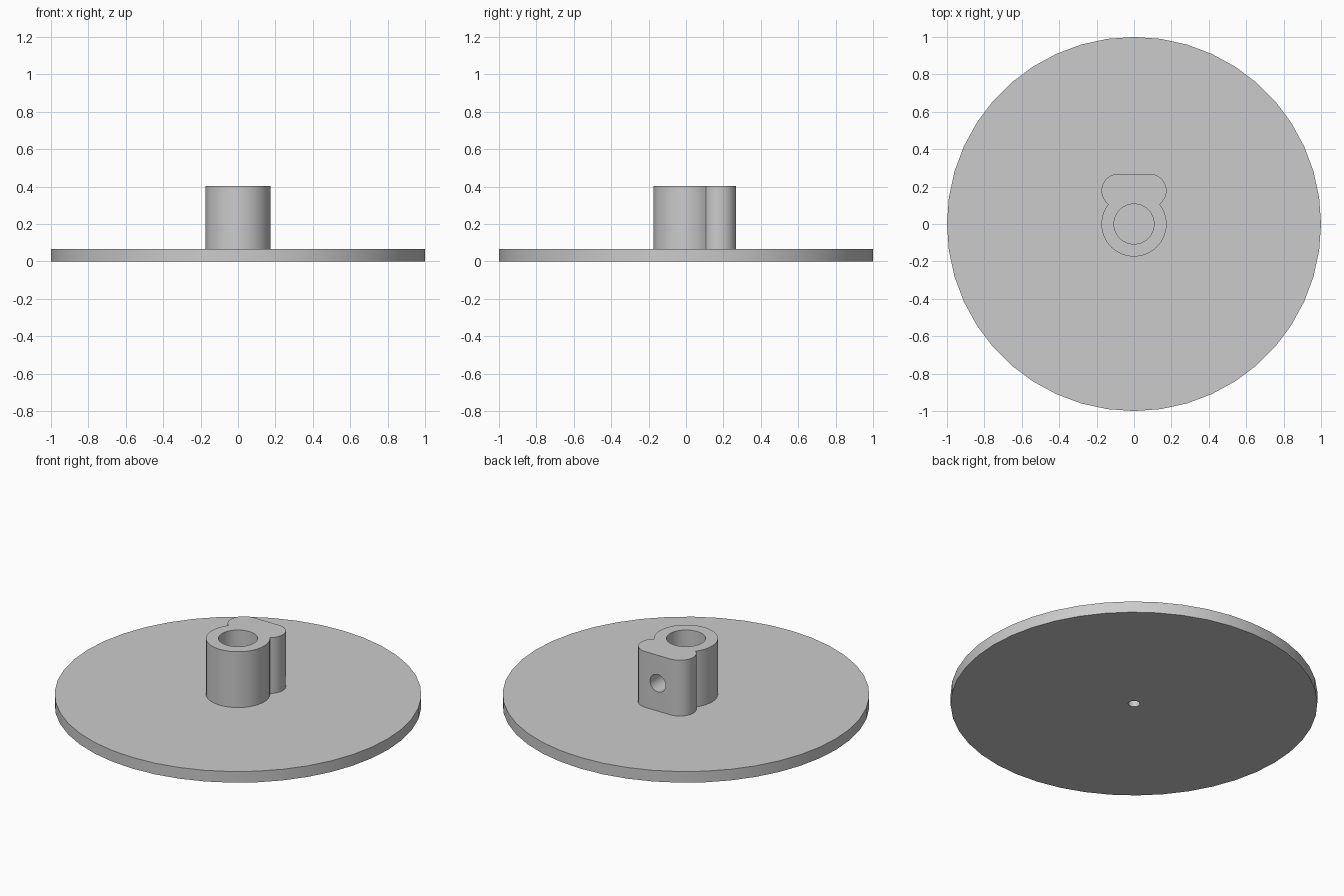
import bpy
import bmesh
from math import sin, cos, pi, atan2, acos, hypot, radians
from mathutils import Matrix

cube = bpy.data.objects.get("Cube")
if cube:
    bpy.data.objects.remove(cube, do_unlink=True)

grey = bpy.data.materials.new("light_grey")
grey.use_nodes = True
grey.diffuse_color = (0.6, 0.6, 0.6, 1)
grey.node_tree.nodes["Principled BSDF"].inputs["Base Color"].default_value = (0.6, 0.6, 0.6, 1)


def arc(cx, cy, r, start, end, steps):
    angles = [start + (end - start) * i / steps for i in range(steps + 1)]
    return [(cx + r * cos(a), cy + r * sin(a)) for a in angles]


def circle(r, sides):
    return arc(0, 0, r, 0, 2 * pi, sides)[:-1]


def prism(name, outline, low, high, transform=Matrix()):
    """Extrude a flat outline from low to high, then place it."""
    bm = bmesh.new()
    face = bm.faces.new([bm.verts.new((x, y, low)) for x, y in outline])
    top = bmesh.ops.extrude_face_region(bm, geom=[face])["geom"]
    moved = [v for v in top if isinstance(v, bmesh.types.BMVert)]
    bmesh.ops.translate(bm, verts=moved, vec=(0, 0, high - low))
    bmesh.ops.recalc_face_normals(bm, faces=bm.faces)
    bm.transform(transform)
    mesh = bpy.data.meshes.new(name)
    bm.to_mesh(mesh)
    bm.free()
    mesh.materials.append(grey)
    obj = bpy.data.objects.new(name, mesh)
    bpy.context.collection.objects.link(obj)
    return obj


def activate(obj):
    bpy.ops.object.select_all(action="DESELECT")
    obj.select_set(True)
    bpy.context.view_layer.objects.active = obj


def cut(obj, cutter):
    activate(obj)
    mod = obj.modifiers.new("cut", "BOOLEAN")
    mod.operation = "DIFFERENCE"
    mod.solver = "EXACT"
    mod.object = cutter
    bpy.ops.object.modifier_apply(modifier=mod.name)
    bpy.data.objects.remove(cutter, do_unlink=True)


PLATE_TOP, POST_TOP = 0.067, 0.403
POST_R, BACK, LOBE_R = 0.174, 0.268, 0.09

# Round base plate with a blind centre hole underneath
plate = prism("base_plate", circle(1, 44), 0, PLATE_TOP)
cut(plate, prism("centre_hole_cutter", circle(0.032, 24), -0.1, 0.05))

# Post outline: a round hub joined to a wider lobe with rounded ends
lobe_x, lobe_y = POST_R - LOBE_R, BACK - LOBE_R
dist = hypot(lobe_x, lobe_y)
offset = acos((dist**2 + POST_R**2 - LOBE_R**2) / (2 * dist * POST_R))
notch = atan2(lobe_y, lobe_x) - offset
nx, ny = POST_R * cos(notch), POST_R * sin(notch)
lobe_start = atan2(ny - lobe_y, nx - lobe_x)
half = arc(0, 0, POST_R, -pi / 2, notch, 20)
half += arc(lobe_x, lobe_y, LOBE_R, lobe_start, pi / 2, 14)[1:]
outline = half + [(-x, y) for x, y in reversed(half[1:])]
post = prism("shaft_post", outline, PLATE_TOP, POST_TOP)

# Shaft bore, and a set screw hole through the back into the bore
cut(post, prism("bore_cutter", circle(0.107, 40), 0, 0.6))
middle = Matrix.Translation((0, 0, (PLATE_TOP + POST_TOP) / 2))
cut(post, prism("screw_hole_cutter", circle(0.052, 24), 0, 0.5,
                middle @ Matrix.Rotation(-pi / 2, 4, "X")))

for part in (plate, post):
    activate(part)
    bpy.ops.object.shade_smooth_by_angle(angle=radians(30))
